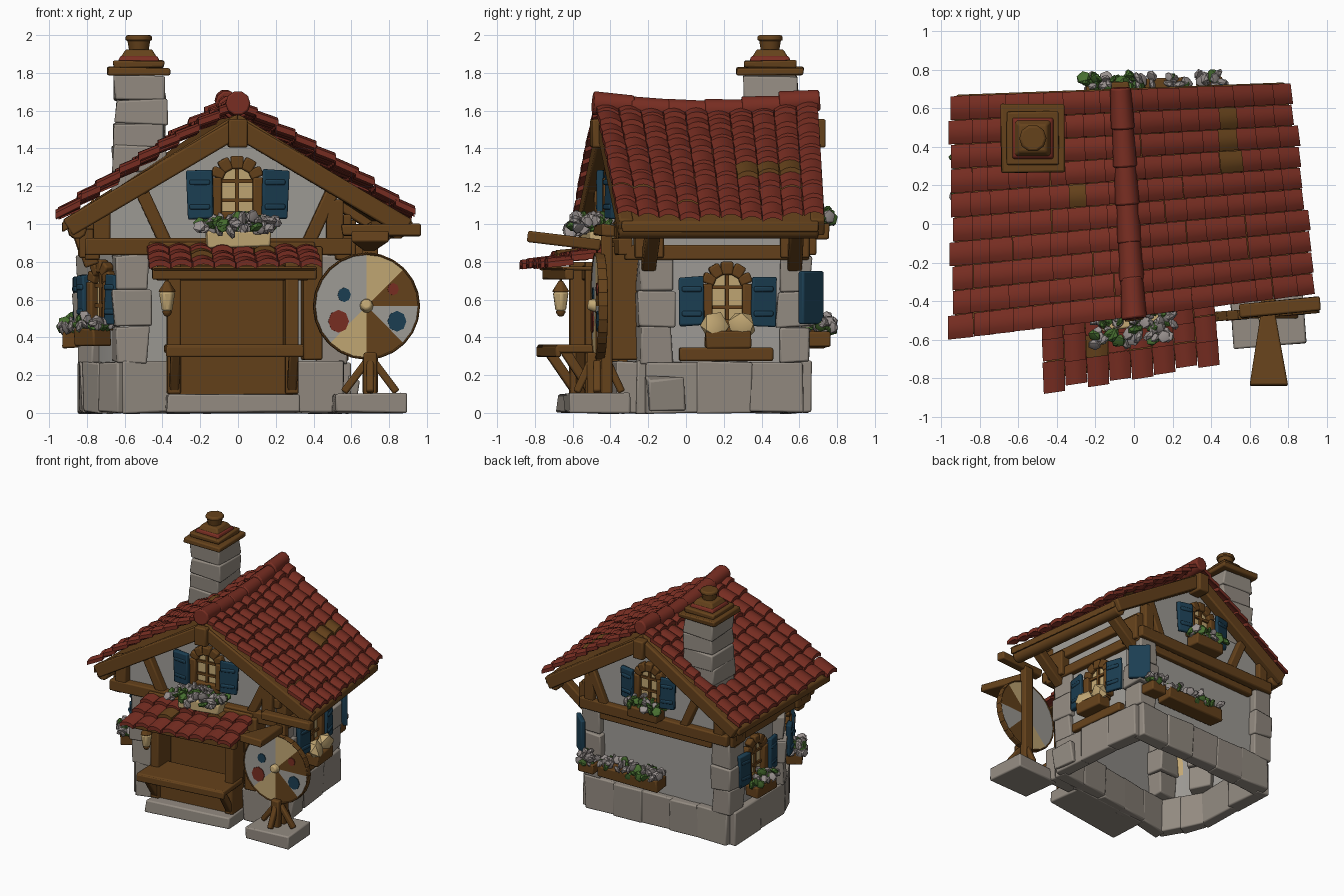
import bpy, bmesh, math, random
from mathutils import Matrix, Vector, Euler

if "Cube" in bpy.data.objects:
    bpy.data.objects.remove(bpy.data.objects["Cube"])
random.seed(4)
COL = {"red": (.19, .027, .016), "brown": (.13, .054, .011), "stone": (.295, .26, .222),
       "plaster": (.35, .335, .31), "blue": (.011, .048, .084), "cream": (.54, .39, .175),
       "green": (.065, .16, .03), "lilac": (.32, .285, .275)}
MAT = {}
for k, c in COL.items():
    MAT[k] = bpy.data.materials.new(k)
    MAT[k].diffuse_color = (*c, 1)
parts, ID = {}, Matrix()
FREE = ("chimney", "wheel")          # parts not skewed with the crooked house


def warp(v):
    """The house is crooked: the plan is a skewed quadrilateral."""
    t = (v.y + .47) / 1.18
    return Vector((v.x - .07 * t * (1 + v.x / .95), v.y - .012 + v.x * (.125 - .09 * t), v.z))


def add(name, mat, verts, faces, M=ID):
    bm = parts.setdefault((name, mat), bmesh.new())
    vs = [bm.verts.new(M @ Vector(v)) for v in verts]
    for f in faces:
        bm.faces.new([vs[i] for i in f])


def box(name, mat, c, s, rot=(0, 0, 0), M=ID, top=1, jit=0):
    vs = []
    for z in (-.5, .5):
        k = top if z > 0 else 1
        for x, y in ((-.5, -.5), (.5, -.5), (.5, .5), (-.5, .5)):
            vs.append([p + random.uniform(-jit, jit) for p in (x * s[0] * k, y * s[1] * k, z * s[2])])
    add(name, mat, vs, [(3, 2, 1, 0), (4, 5, 6, 7)] + [(i, (i + 1) % 4, (i + 1) % 4 + 4, i + 4) for i in range(4)],
        M @ Matrix.Translation(c) @ Euler(rot).to_matrix().to_4x4())


def beam(name, mat, a, b, w, d=None, M=ID):
    a, b = Vector(a), Vector(b)
    q = (b - a).to_track_quat('Z', 'Y')
    box(name, mat, (0, 0, 0), (w, d or w, (b - a).length), M=M @ Matrix.Translation((a + b) / 2) @ q.to_matrix().to_4x4())


def cyl(name, mat, a, b, r1, r2, n=10):
    a, b = Vector(a), Vector(b)
    M = Matrix.Translation(a) @ (b - a).to_track_quat('Z', 'Y').to_matrix().to_4x4()
    L = (b - a).length
    vs = [(r * math.cos(6.2832 * i / n), r * math.sin(6.2832 * i / n), z) for r, z in ((r1, 0), (r2, L)) for i in range(n)]
    add(name, mat, vs, [range(n), range(n, 2 * n)] + [(i, (i + 1) % n, (i + 1) % n + n, i + n) for i in range(n)], M)


def prism(name, mat, pts, d0, d1, axis="z", M=ID, caps=True, skip=()):
    n = len(pts)
    vs = [(x, y, d) if axis == "z" else (x, d, y) for d in (d0, d1) for x, y in pts]
    add(name, mat, vs, ([range(n), range(n, 2 * n)] if caps else []) +
        [(i, (i + 1) % n, (i + 1) % n + n, i + n) for i in range(n) if i not in skip], M)


def blob(name, mat, c, r, squash=1):
    bm = parts.setdefault((name, mat), bmesh.new())
    M = Matrix.Translation(c) @ Euler([random.uniform(0, 3) for _ in "xyz"]).to_matrix().to_4x4()
    bmesh.ops.create_icosphere(bm, subdivisions=1, radius=r, matrix=M @ Matrix.Diagonal((1, 1, squash, 1)))


def flowers(c, size, n, green=.5, M=ID):
    """A rounded heap, leaves low and blossoms high."""
    for _ in range(n):
        u = [random.uniform(-.5, .5) for _ in range(3)]
        u[2] *= 1.1 - 1.6 * abs(u[0])
        p = M @ Vector([c[i] + u[i] * size[i] for i in range(3)])
        g = random.random() < green - u[2] * .5
        blob("leaves" if g else "blossoms", "green" if g else "lilac", p, random.uniform(.026, .044), .55)


def tiles(P, rows, cols, worn=()):
    """Overlapping barrel tiles on surface P(a down slope, b along, n height)."""
    for r in range(rows):
        for c in range(cols):
            vs, j, e = [], random.uniform(-.008, .008), random.uniform(-.15, .15)
            for a, lift, tap in (((r - .1) / rows, 0, .5), ((r + 1 + e) / rows, .026, .48)):
                for th in (0, .03):
                    for k in range(5):
                        u = k / 4 - .5
                        vs.append(P(a, (c + .5 + 2 * u * tap) / cols, lift + j + th + .02 * (1 - 4 * u * u)))
            fs = [(0, 5, 15, 10), (4, 14, 19, 9)]
            for k in range(4):
                fs += [(k, k + 1, k + 11, k + 10), (k + 5, k + 15, k + 16, k + 6),
                       (k, k + 5, k + 6, k + 1), (k + 10, k + 11, k + 16, k + 15)]
            w = (r, c) in worn
            add("worn_tiles" if w else "roof_tiles", "brown" if w else "red", vs, fs)


def window(loc, ang, w, h, shw, sh_h, box_w=0, nf=0, green=.5, sacks=False):
    M = Matrix.Translation(loc) @ Matrix.Rotation(math.radians(ang), 4, 'Z')
    arch = [(-w / 2, 0), (-w / 2, h * .72)] + [(-w / 2 * math.cos(a * .6283), h * .72 + h * .28 * math.sin(a * .6283))
            for a in range(1, 5)] + [(w / 2, h * .72), (w / 2, 0)]
    prism("window_pane", "cream", arch, -.015, .015, "y", M)
    for p, q in zip(arch, arch[1:] + arch[:1]):
        beam("window_frame", "brown", (p[0], -.02, p[1]), (q[0], -.02, q[1]), .055, .07, M)
    box("window_bars", "brown", (0, -.015, h / 2), (.022, .03, h), M=M)
    for z in (.32, .66):
        box("window_bars", "brown", (0, -.015, h * z), (w, .03, .02), M=M)
    for s in (-1, 1):
        x = s * (w / 2 + .02 + shw / 2)
        box("shutters", "blue", (x, -.05, h * .42), (shw, .035, sh_h), (0, s * .03, s * .2), M, jit=.006)
        for z in (-.25, .25):
            box("shutters", "blue", (x, -.067, h * .42 + z * sh_h), (shw * .8, .02, .03), (0, 0, s * .2), M)
    if box_w:
        box("flower_box", "brown", (0, -.08, -.07), (box_w * .85, .12, .09), M=M, jit=.005)
        flowers((0, -.09, 0), (box_w, .13, .09), nf, green, M)
    if sacks:
        for s in (-1, 1):
            blob("sacks", "cream", M @ Vector((s * .075, -.09, .0)), .085, .75)


# stone base and plaster walls, open underneath
PLAN = [(-.6, -.34), (.565, -.26), (.565, .6), (-.78, .6), (-.78, -.02)]
prism("lower_walls", "plaster", PLAN, .25, .87, caps=False)
for (x0, y0), (x1, y1) in zip(PLAN, PLAN[1:] + PLAN[:1]):
    L, ang = math.hypot(x1 - x0, y1 - y0), math.atan2(y1 - y0, x1 - x0)
    n = max(2, round(L / .25))
    for i in range(n):
        f = (i + .5) / n
        box("base_stones", "stone", (x0 + (x1 - x0) * f, y0 + (y1 - y0) * f, .135),
            (L / n + .015, .1 + random.uniform(-.01, .02), .27), (0, 0, ang), jit=.008)
    for k in range(3):                # corner stones
        w = .2 if k % 2 else .175
        box("corner_stones", "stone", (x0 * .94 - .02 * (x0 > 0), y0 * .92 + .01 + .02 * (x0 > 0 > y0), .36 + .19 * k),
            (w, w, .19), (0, 0, ang * (x0 < -.5 and y0 < .1)), jit=.01)
box("leaning_stone", "stone", (.62, -.16, .1), (.06, .2, .17), (0, .2, 0), jit=.015)
box("stall_side", "brown", (.4, -.33, .58), (.1, .24, .6))
box("base_step", "stone", (.44, -.33, .135), (.24, .18, .27), jit=.008)


# upper storey under the roof
def under(x):
    return 1.55 - .56 * abs(x) / .95


prism("gable_walls", "plaster", [(-.76, .85), (.56, .85), (.56, under(.56)), (0, 1.55), (-.76, under(.76))],
      -.36, .63, "y", skip=(0, 2, 3))
for y, o in ((-.38, -1), (.64, 1)):   # timber on both gables
    box("timbers", "brown", (-.1, y, .88), (1.42, .08, .09))
    for s in (-1, 1):
        beam("timbers", "brown", (0, y + o * .035, 1.51), (s * .9, y + o * .035, .98), .08, .1)
        x = .52 if s > 0 else -.72
        box("timbers", "brown", (x, y, 1.0), (.09, .07, .26))
        beam("timbers", "brown", (s * .38, y, .9), (s * .52, y, 1.2), .07)
    box("timbers", "brown", (0, y + o * .05, 1.48), (.1, .12, .15))
for x in (-.77, .57):                 # side beams and eave brackets
    s = 1 if x > 0 else -1
    for z in (.85, 1.01):
        box("timbers", "brown", (x, .13, z), (.08, 1.02, .08))
    for y in (-.25, .56):
        beam("timbers", "brown", (x, y, .78), (s * .84, y, .98), .08)
        box("timbers", "brown", (x + s * .02, y, .92), (.1, .16, .2))
for s in (-1, 1):                     # purlin logs along the roof
    for x, z, r in ((.85, .97, .05), (.5, 1.2, .04)):
        cyl("purlins", "brown", (s * x, -.45, z), (s * x, .68, z), r, r)


# crooked tiled roof
def roof(side):
    def P(a, b, n):
        t = 2 * b - 1
        return (side * .95 * a, -.47 + 1.18 * b, 1.575 - .575 * a + n + .04 * t * t * (1 - .6 * a) + .02 * math.sin(math.pi * a))
    return P


for s in (-1, 1):
    tiles(roof(s), 9, 10, {(5, 6), (5, 7), (5, 8)} if s > 0 else {(2, 5)})
    prism("roof_deck", "brown", [(0, 1.585), (s * .93, 1.01), (s * .93, .955), (0, 1.52)], -.44, .68, "y")
for i in range(6):
    y, z = -.48 + .197 * i, 1.598 + .042 * ((i - 2.5) / 2.5) ** 2
    cyl("ridge_tiles", "red", (0, y, z), (0, y + .215, z - .006 * (2.5 - i)), .066, .058, 10)

# windows on every side
window((0, -.36, 1.03), 0, .22, .3, .14, .26)
box("flower_box", "cream", (0, -.45, .92), (.34, .14, .09), jit=.01)
flowers((0, -.5, 1.0), (.42, .2, .1), 100, .3)
window((-.05, .63, 1.03), 180, .22, .29, .13, .25, .34, 60, .7)
window((.575, .185, .46), 90, .22, .31, .14, .26, .3, 0, .5, True)
box("timbers", "brown", (.59, .18, .31), (.07, .52, .07))
window((-.79, .33, .46), -90, .2, .31, .11, .26, .28, 30, .5)
window((-.7, -.19, .47), -58, .16, .31, .09, .26, .23, 40, .5)

# rear planter, corner shutter and posy
box("flower_box", "brown", (.1, .69, .39), (.58, .14, .09), jit=.006)
flowers((.1, .71, .46), (.58, .14, .09), 70, .5)
box("shutters", "blue", (.61, .65, .61), (.17, .04, .28), (0, 0, -.8))
flowers((.5, .72, .47), (.16, .12, .1), 24, .25)
box("flower_box", "brown", (.5, .69, .39), (.15, .14, .08))
box("timbers", "brown", (-.08, .62, .8), (1.1, .05, .06))

# market stall: plinth, counter, posts, awning
box("stall_plinth", "stone", (-.03, -.46, .05), (.7, .32, .1), jit=.006)
box("stall_front", "brown", (-.03, -.43, .21), (.64, .2, .24))
box("stall_back", "brown", (-.03, -.35, .55), (.66, .05, .5))
box("stall_counter", "brown", (-.03, -.57, .34), (.72, .3, .045))
box("stall_counter", "brown", (-.03, -.71, .325), (.72, .03, .06))
for x in (-.34, .28):
    box("stall_posts", "brown", (x, -.47, .45), (.07, .18, .7))
    beam("stall_posts", "brown", (x, -.53, .12), (x, -.67, .33), .05)
box("stall_posts", "brown", (-.03, -.44, .74), (.8, .12, .08))
box("stall_posts", "brown", (-.03, -.66, .735), (.86, .05, .06))
tiles(lambda a, b, n: (-.48 + .9 * b, -.4 - .38 * a, .85 - .11 * a + n), 3, 8, {(1, 2), (0, 5)})
prism("awning_deck", "brown", [(-.46, -.38), (.4, -.38), (.4, -.7), (-.46, -.7)], .755, .775)
box("gable_ledge", "brown", (-.03, -.4, .86), (.88, .08, .09))

# hanging lantern
cyl("lantern_glass", "cream", (-.38, -.6, .54), (-.38, -.6, .64), .03, .045, 6)
cyl("lantern_cap", "brown", (-.38, -.6, .64), (-.38, -.6, .7), .05, .012, 6)
cyl("lantern_foot", "brown", (-.38, -.6, .51), (-.38, -.6, .54), .015, .032, 6)
beam("lantern_arm", "brown", (-.38, -.6, .69), (-.38, -.6, .76), .015)

# chimney
for k in range(5):
    box("chimney_stones", "stone", (-.52 + random.uniform(-.008, .008), .45, 1.22 + .125 * k),
        (.285 - .004 * k, .3 - .004 * k, .135), (0, 0, random.uniform(-.04, .04)), jit=.012)
box("chimney_cap", "brown", (-.525, .445, 1.805), (.33, .35, .045), jit=.006)
box("chimney_hood", "brown", (-.525, .445, 1.845), (.27, .28, .04), jit=.005)
box("chimney_hood_band", "red", (-.525, .445, 1.875), (.22, .22, .03), top=.9)
box("chimney_hood", "brown", (-.525, .445, 1.9), (.2, .2, .05), top=.7)
cyl("chimney_pot", "brown", (-.525, .445, 1.91), (-.525, .445, 1.98), .05, .062, 10)
cyl("chimney_pot", "brown", (-.525, .445, 1.97), (-.525, .445, 2.0), .072, .068, 10)

# prize wheel on its stand
W = Matrix.Translation((.68, -.46, .565)) @ Matrix.Rotation(.08, 4, 'Z')
SECT = ("brown", "cream", "plaster", "plaster", "plaster", "cream", "brown", "plaster")
for i in range(8):
    arc = [(.275 * math.cos((i + k / 4) * math.pi / 4), .275 * math.sin((i + k / 4) * math.pi / 4)) for k in range(5)]
    prism("wheel_sectors", SECT[i], [(0, 0)] + arc, -.02, .02, "y", W)
for i in range(24):
    a, b = i * math.pi / 12 - .01, (i + 1) * math.pi / 12 + .01
    beam("wheel_rim", "brown", (.278 * math.cos(a), 0, .278 * math.sin(a)), (.278 * math.cos(b), 0, .278 * math.sin(b)), .05, .012, W)
for x, z, r, m in ((-.12, .06, .035, "blue"), (.16, -.08, .05, "blue"), (-.15, -.08, .055, "red"), (.14, .09, .03, "red")):
    pts = [(x + r * math.cos(k * .7854), z + r * 1.1 * math.sin(k * .7854)) for k in range(8)]
    prism("wheel_marks", m, pts, -.027, -.02, "y", W)
cyl("wheel_hub", "cream", (.68, -.52, .575), (.68, -.46, .565), .028, .04)
box("wheel_pedestal", "stone", (.7, -.47, .05), (.38, .33, .1), (0, 0, .08), jit=.008)
box("wheel_post", "brown", (.7, -.42, .53), (.08, .06, .86))
box("wheel_post", "brown", (.7, -.5, .2), (.07, .05, .24))
for s in (-1, 1):
    beam("wheel_braces", "brown", (.7 + s * .14, -.47, .11), (.7 + s * .02, -.47, .27), .04)
    beam("wheel_braces", "brown", (.7, -.46 + s * .12, .11), (.7, -.46 + s * .04, .28), .04)
prism("wheel_pointer", "brown", [(.66, -.4), (.73, -.4), (.8, -.79), (.6, -.79)], -.03, .03, "z",
      Matrix.Translation((0, -.055, .84)) @ Matrix.Rotation(-.12, 4, 'X'))
box("wheel_pointer_cap", "brown", (.76, -.43, .97), (.42, .07, .06), (0, 0, .12), jit=.008)

# turn every part into an object
SOFT = ("roof_tiles", "worn_tiles", "leaves", "blossoms", "sacks", "wheel_marks", "wheel_sectors",
        "window_bars", "lower_walls", "gable_walls")
for (name, mat), bm in parts.items():
    if not name.startswith(FREE):
        for v in bm.verts:
            v.co = warp(v.co)
    bmesh.ops.recalc_face_normals(bm, faces=bm.faces)
    me = bpy.data.meshes.new(name)
    bm.to_mesh(me)
    bm.free()
    me.materials.append(MAT[mat])
    ob = bpy.data.objects.new(name, me)
    bpy.context.collection.objects.link(ob)
    if name not in SOFT:
        bv = ob.modifiers.new("soft_edges", 'BEVEL')
        bv.width, bv.segments, bv.limit_method = .01, 2, 'ANGLE'
        bv.angle_limit = math.radians(40)
    bpy.ops.object.select_all(action='DESELECT')
    ob.select_set(True)
    bpy.context.view_layer.objects.active = ob
    bpy.ops.object.shade_smooth_by_angle(angle=math.radians(40))

for m in bpy.data.materials:
    if m.users and not m.is_grease_pencil:
        m.use_nodes = True
        m.node_tree.nodes["Principled BSDF"].inputs["Base Color"].default_value = m.diffuse_color
